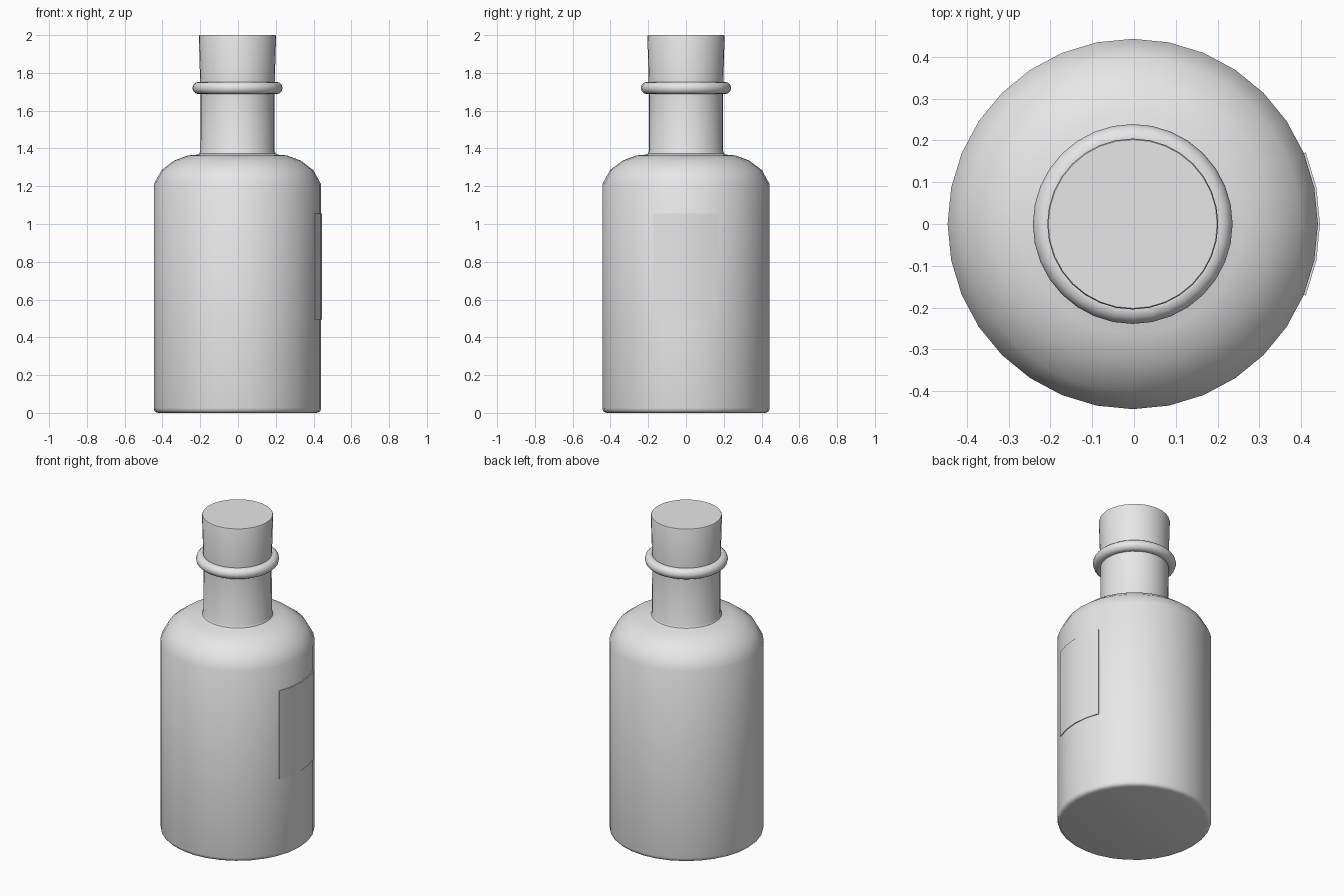
import bpy, bmesh, math

if "Cube" in bpy.data.objects:
    bpy.data.objects.remove(bpy.data.objects["Cube"])

SEG = 32
CX = -0.003  # body axis sits slightly left because the label adds thickness on the right

grey = bpy.data.materials.new("plain_grey")
grey.diffuse_color = (0.8, 0.8, 0.8, 1)
grey.use_nodes = True
grey.node_tree.nodes["Principled BSDF"].inputs["Base Color"].default_value = grey.diffuse_color


def finish(name, bm, angle):
    bmesh.ops.recalc_face_normals(bm, faces=bm.faces)
    mesh = bpy.data.meshes.new(name)
    bm.to_mesh(mesh)
    bm.free()
    mesh.materials.append(grey)
    ob = bpy.data.objects.new(name, mesh)
    ob.location.x = CX
    bpy.context.collection.objects.link(ob)
    bpy.ops.object.select_all(action='DESELECT')
    ob.select_set(True)
    bpy.context.view_layer.objects.active = ob
    bpy.ops.object.shade_smooth_by_angle(angle=math.radians(angle))
    return ob


def lathe(name, profile, angle=40, closed=False):
    """Turn an (r, z) profile around z; open profiles get flat end caps."""
    bm = bmesh.new()
    rings = []
    for r, z in profile:
        rings.append([bm.verts.new((r * math.cos(2 * math.pi * i / SEG),
                                    r * math.sin(2 * math.pi * i / SEG), z))
                      for i in range(SEG)])
    pairs = list(zip(rings, rings[1:]))
    if closed:
        pairs.append((rings[-1], rings[0]))
    for a, b in pairs:
        for i in range(SEG):
            j = (i + 1) % SEG
            bm.faces.new((a[i], a[j], b[j], b[i]))
    if not closed:
        bm.faces.new(rings[0])
        bm.faces.new(rings[-1])
    return finish(name, bm, angle)


# Bottle body: rounded base, straight wall, domed shoulder, filleted neck
lathe("bottle", [(0.418, 0), (0.432, 0.004), (0.440, 0.012), (0.443, 0.026),
                 (0.443, 1.21), (0.402, 1.285), (0.335, 1.336), (0.262, 1.363),
                 (0.215, 1.367), (0.203, 1.372), (0.197, 1.385), (0.196, 1.72)])

# Rounded lip around the top of the neck
lip = [(0.205 + 0.034 * math.cos(t * math.pi / 6), 1.72 + 0.033 * math.sin(t * math.pi / 6))
       for t in range(12)]
lathe("neck_lip", lip, 60, closed=True)

# Tapered stopper
lathe("stopper", [(0.196, 1.70), (0.2045, 1.993), (0.202, 2.0)], 50)

# Thin curved label on the right side
bm = bmesh.new()
cols = []
for i in range(-2, 3):
    a = 2 * math.pi * i / SEG
    cols.append([bm.verts.new((r * math.cos(a), r * math.sin(a), z))
                 for r, z in ((0.441, 0.495), (0.448, 0.495), (0.448, 1.055), (0.441, 1.055))])
for a, b in zip(cols, cols[1:]):
    for k in range(4):
        m = (k + 1) % 4
        bm.faces.new((a[k], b[k], b[m], a[m]))
bm.faces.new(cols[0])
bm.faces.new(cols[-1])
finish("label", bm, 40)
